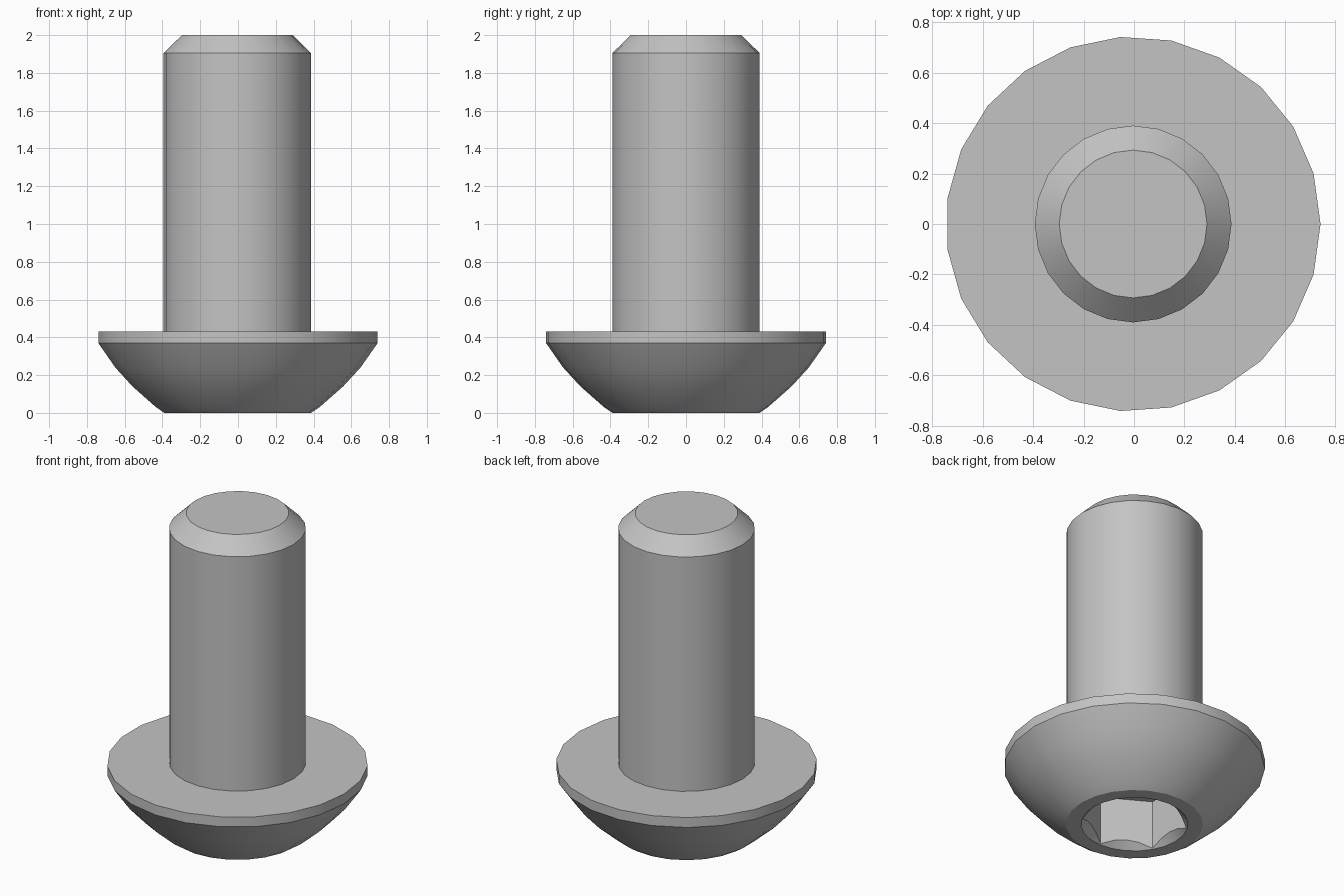
import bpy
import bmesh
from math import cos, sin, pi, radians

if "Cube" in bpy.data.objects:
    bpy.data.objects.remove(bpy.data.objects["Cube"], do_unlink=True)

AXIS_X = -0.0035  # centres the odd-sided head on its bounding box

steel = bpy.data.materials.new("grey steel")
steel.use_nodes = True
colour = (0.55, 0.55, 0.55, 1)
steel.diffuse_color = colour
steel.node_tree.nodes["Principled BSDF"].inputs["Base Color"].default_value = colour


def lathe(name, profile, sides, turn=0.0):
    """Solid of revolution from (radius, height) pairs, bottom to top, capped."""
    bm = bmesh.new()
    rings = []
    for r, z in profile:
        angles = [turn + 2 * pi * i / sides for i in range(sides)]
        rings.append([bm.verts.new((r * cos(a), r * sin(a), z)) for a in angles])
    for low, high in zip(rings, rings[1:]):
        for i in range(sides):
            j = (i + 1) % sides
            bm.faces.new((low[i], low[j], high[j], high[i]))
    bm.faces.new(rings[0][::-1])
    bm.faces.new(rings[-1])
    mesh = bpy.data.meshes.new(name)
    bm.to_mesh(mesh)
    bm.free()
    mesh.materials.append(steel)
    obj = bpy.data.objects.new(name, mesh)
    obj.location.x = AXIS_X
    bpy.context.collection.objects.link(obj)
    return obj


def activate(obj):
    bpy.ops.object.select_all(action="DESELECT")
    obj.select_set(True)
    bpy.context.view_layer.objects.active = obj


def cut(obj, cutter):
    cutter.hide_render = True
    bpy.context.view_layer.update()
    mod = obj.modifiers.new("cut", "BOOLEAN")
    mod.operation = "DIFFERENCE"
    mod.solver = "EXACT"
    mod.object = cutter
    activate(obj)
    bpy.ops.object.modifier_apply(modifier=mod.name)
    bpy.data.objects.remove(cutter, do_unlink=True)


# Domed head with a thin straight rim
head = lathe("head", [(0.39, 0), (0.437, 0.032), (0.56, 0.14), (0.652, 0.24),
                      (0.743, 0.37), (0.743, 0.432)], 23)

# Hexagonal drive socket and its countersink
cut(head, lathe("socket_cutter", [(0.3, -0.1), (0.3, 0.31)], 6, radians(30)))
cut(head, lathe("countersink_cutter", [(0.355, -0.05), (0.305, 0), (0.245, 0.06)], 24))

# Shank with a chamfered tip
shank = lathe("shank", [(0.39, 0.41), (0.39, 1.905), (0.293, 2.0)], 24)

for part in (head, shank):
    activate(part)
    bpy.ops.object.shade_smooth_by_angle(angle=radians(30))
